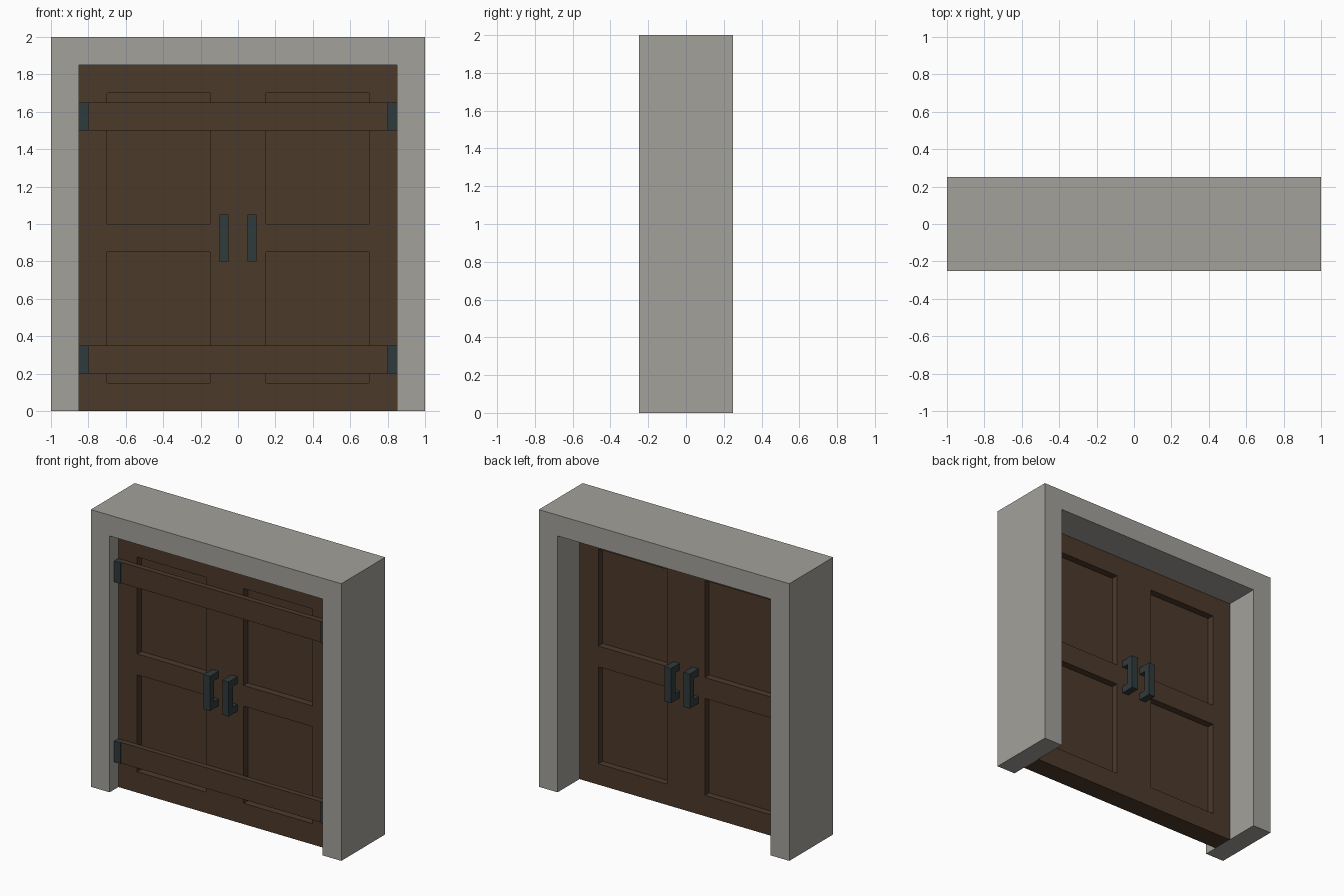
import bpy, bmesh
from mathutils import Vector

cube = bpy.data.objects.get("Cube")
if cube:
    bpy.data.objects.remove(cube, do_unlink=True)


def material(name, rgb):
    m = bpy.data.materials.new(name)
    m.use_nodes = True
    m.diffuse_color = (*rgb, 1)
    bsdf = m.node_tree.nodes["Principled BSDF"]
    bsdf.inputs["Base Color"].default_value = (*rgb, 1)
    bsdf.inputs["Roughness"].default_value = 0.8
    return m


STONE = material("grey stone", (0.366, 0.356, 0.326))
WOOD = material("dark brown wood", (0.072, 0.041, 0.024))
IRON = material("dark iron", (0.030, 0.043, 0.046))


def finish(bm, name, mat):
    bmesh.ops.recalc_face_normals(bm, faces=bm.faces)
    me = bpy.data.meshes.new(name)
    bm.to_mesh(me)
    bm.free()
    me.materials.append(mat)
    ob = bpy.data.objects.new(name, me)
    bpy.context.collection.objects.link(ob)
    return ob


def box_bmesh(lo, hi):
    bm = bmesh.new()
    bmesh.ops.create_cube(bm, size=1)
    lo, hi = Vector(lo), Vector(hi)
    for v in bm.verts:
        v.co = (lo + hi) / 2 + v.co * (hi - lo)
    return bm


def prism(name, points, offset, mat):
    """Close a planar outline and extrude it along offset."""
    bm = bmesh.new()
    face = bm.faces.new([bm.verts.new(p) for p in points])
    ext = bmesh.ops.extrude_face_region(bm, geom=[face], use_keep_orig=True)
    verts = [g for g in ext["geom"] if isinstance(g, bmesh.types.BMVert)]
    bmesh.ops.translate(bm, verts=verts, vec=offset)
    return finish(bm, name, mat)


# Door frame: an upside-down U, extruded through its depth
outline = [(-1, 0), (-0.85, 0), (-0.85, 1.85), (0.85, 1.85),
           (0.85, 0), (1, 0), (1, 2), (-1, 2)]
prism("door_frame", [(x, -0.25, z) for x, z in outline], (0, 0.5, 0), STONE)

# Door slab with four panels sunk into each side
FRONT, BACK, SINK = -0.15, 0.0, 0.05
bm = box_bmesh((-0.85, FRONT, 0), (0.85, BACK, 1.85))
cuts = [((x, 0, 0), (1, 0, 0)) for x in (-0.7, -0.15, 0.15, 0.7)]
cuts += [((0, 0, z), (0, 0, 1)) for z in (0.15, 0.85, 1.0, 1.7)]
for co, no in cuts:
    bmesh.ops.bisect_plane(bm, geom=bm.verts[:] + bm.edges[:] + bm.faces[:],
                           plane_co=co, plane_no=no)
bm.normal_update()
panels = []
for f in bm.faces:
    c = f.calc_center_median()
    if (abs(f.normal.y) > 0.9 and 0.15 < abs(c.x) < 0.7
            and (0.15 < c.z < 0.85 or 1.0 < c.z < 1.7)):
        panels.append(f)
bmesh.ops.inset_individual(bm, faces=panels, thickness=0, depth=-SINK)
finish(bm, "door", WOOD)

# Cross boards on the front, capped by iron hinges at both ends
for level, z in (("lower", 0.2), ("upper", 1.5)):
    finish(box_bmesh((-0.8, FRONT - 0.04, z), (0.8, FRONT, z + 0.15)),
           level + "_cross_board", WOOD)
    for side, x in (("right", -0.85), ("left", 0.8)):
        finish(box_bmesh((x, FRONT - 0.05, z), (x + 0.05, FRONT, z + 0.15)),
               f"{level}_{side}_hinge", IRON)

# C-shaped pull handles, a pair on each side of the door
grip = [(0, 0.8), (0.1, 0.8), (0.1, 1.05), (0, 1.05),
        (0, 1.0), (0.05, 1.0), (0.05, 0.85), (0, 0.85)]
for face, y, d in (("front", FRONT, -1), ("back", BACK, 1)):
    for side, x in (("right", -0.1), ("left", 0.05)):
        prism(f"{face}_{side}_handle", [(x, y + d * p, z) for p, z in grip],
              (0.05, 0, 0), IRON)
